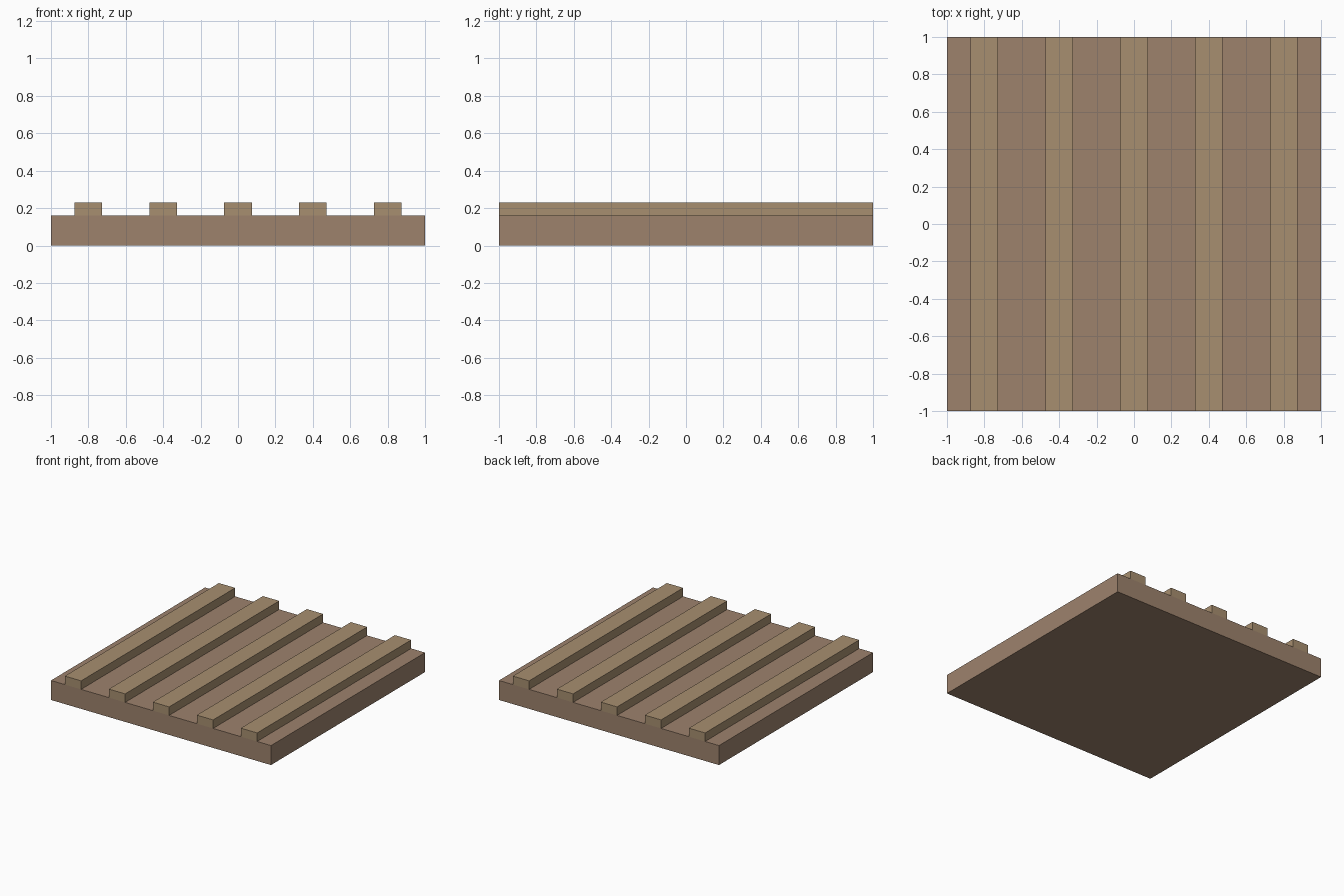
import bpy

if "Cube" in bpy.data.objects:
    bpy.data.objects.remove(bpy.data.objects["Cube"])

BASE_TOP = 0.16
SLAT_TOP = 0.23


def material(name, color):
    mat = bpy.data.materials.new(name)
    mat.diffuse_color = color
    mat.use_nodes = True
    mat.node_tree.nodes["Principled BSDF"].inputs["Base Color"].default_value = mat.diffuse_color
    return mat


def box(name, x, width, z0, z1, mat):
    bpy.ops.mesh.primitive_cube_add(size=1, location=(x, 0, (z0 + z1) / 2))
    obj = bpy.context.object
    obj.name = name
    obj.scale = (width, 2, z1 - z0)
    bpy.ops.object.transform_apply(location=False, rotation=False, scale=True)
    obj.data.materials.append(mat)
    return obj


base_wood = material("base_wood", (0.34, 0.225, 0.152, 1))
slat_wood = material("slat_wood", (0.39, 0.275, 0.162, 1))

# Square base board
box("base_board", 0, 2, 0, BASE_TOP, base_wood)

# Five evenly spaced raised slats running front to back
for i in range(5):
    box(f"slat_{i + 1}", -0.8 + 0.4 * i, 0.148, BASE_TOP, SLAT_TOP, slat_wood)
